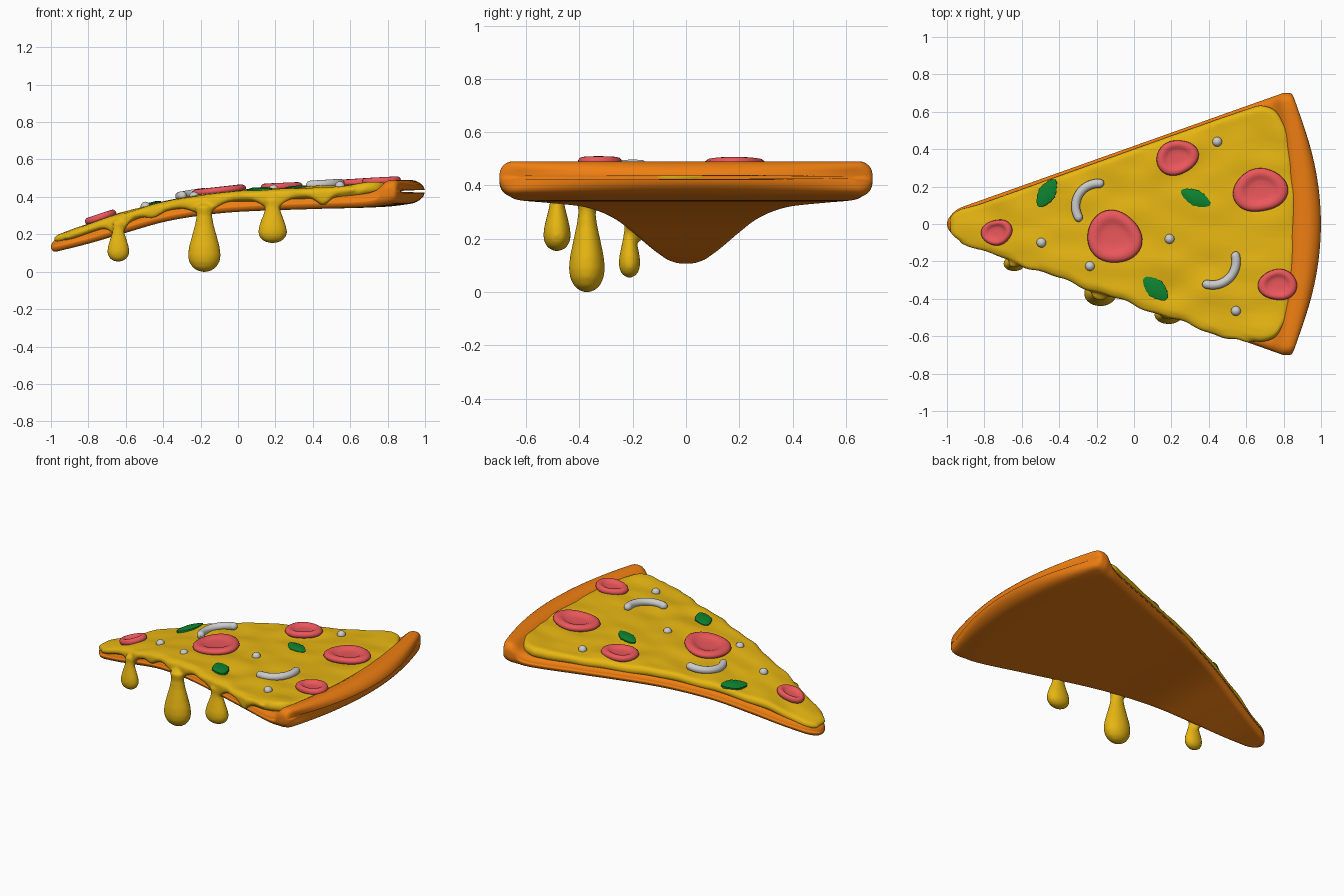
import bpy, bmesh, math
from mathutils import Vector, Matrix, noise

if "Cube" in bpy.data.objects:
    bpy.data.objects.remove(bpy.data.objects["Cube"])


def material(name, rgb):
    m = bpy.data.materials.new(name)
    m.diffuse_color = (*rgb, 1)
    m.use_nodes = True
    m.node_tree.nodes["Principled BSDF"].inputs["Base Color"].default_value = m.diffuse_color
    return m


ORANGE = material("baked_dough", (0.86, 0.21, 0.006))
YELLOW = material("melted_cheese", (0.80, 0.47, 0.006))
RED = material("cured_meat", (0.83, 0.095, 0.105))
GREEN = material("leaf_green", (0.004, 0.23, 0.03))


def finish(name, bm, mat=None):
    bmesh.ops.recalc_face_normals(bm, faces=bm.faces)
    me = bpy.data.meshes.new(name)
    bm.to_mesh(me)
    bm.free()
    ob = bpy.data.objects.new(name, me)
    bpy.context.collection.objects.link(ob)
    if mat:
        me.materials.append(mat)
    for p in me.polygons:
        p.use_smooth = True
    return ob


def curve(keys, x):
    """Smooth interpolation through (x, value) keys."""
    if x <= keys[0][0]:
        return keys[0][1]
    if x >= keys[-1][0]:
        return keys[-1][1]
    n = len(keys)
    slope = [(keys[min(i + 1, n - 1)][1] - keys[max(i - 1, 0)][1]) /
             (keys[min(i + 1, n - 1)][0] - keys[max(i - 1, 0)][0]) for i in range(n)]
    for i in range(n - 1):
        (a, p), (b, q) = keys[i], keys[i + 1]
        if x <= b:
            d, t = b - a, (x - a) / (b - a)
            return (p * (1 + 2 * t) * (1 - t) ** 2 + slope[i] * d * t * (1 - t) ** 2 +
                    q * t * t * (3 - 2 * t) + slope[i + 1] * d * t * t * (t - 1))


BOTTOM = [(-1, .10), (-.8, .15), (-.6, .208), (-.4, .265), (-.2, .30), (0, .32), (.4, .335), (.8, .348), (1, .375)]
DOUGH_TOP = [(-1, .165), (-.8, .215), (-.6, .28), (-.4, .33), (-.2, .365), (0, .385), (.4, .405), (.7, .415),
             (.8, .435), (.87, .482), (.92, .49), (1, .485)]
CHEESE_TOP = [(-1, .185), (-.8, .255), (-.6, .32), (-.4, .372), (-.2, .408), (0, .43), (.4, .45), (.8, .474), (1, .48)]


def bow(s):
    return .13 * max(0, (s - .4) / .6) ** 1.5


def half(s):
    """Half width of the wedge, with rounded tip and back corners."""
    w = min(.08 + .355 * (s - bow(s) + .95), .70)
    tip = math.sqrt(max(0, 1 - (1 - min((s + 1) / .08, 1)) ** 2))
    return w * tip - .08 * max(0, (s - .95) / .05) ** 2


def rounded(e, r):
    return math.sqrt(max(0, 1 - (1 - min(e / r, 1)) ** 2))


def loft(bm, s0, s1, section, r0, r1, n=90, flat=30, wobble=0):
    """Loft rounded cross-sections along the slice; section(s) -> y0, y1, z0, z1."""
    rings = []
    for i in range(n + 1):
        u = i / n
        s = s0 + (s1 - s0) * (.4 * u + .6 * (1 - math.cos(math.pi * u)) / 2)
        s = min(max(s, s0 + .0008), s1 - .0008)
        y0, y1, z0, z1 = section(s)
        k = rounded(s - s0, r0) * rounded(s1 - s, r1)
        mid, th = (z0 + z1) / 2, max((z1 - z0) / 2 * k, .0015)
        r = min(th, .05, (y1 - y0) / 2 * .98)
        pts = []
        for q, (cy, cz) in enumerate([(y1 - r, mid + th - r), (y0 + r, mid + th - r),
                                      (y0 + r, mid - th + r), (y1 - r, mid - th + r)]):
            for j in range(7):
                a = math.pi / 2 * (q + j / 6)
                pts.append((cy + r * math.cos(a), cz + r * math.sin(a)))
            if q in (0, 2):
                far = y0 + r if q == 0 else y1 - r
                zz = pts[-1][1]
                pts += [(cy + (far - cy) * j / flat, zz) for j in range(1, flat)]
        ring = []
        for y, z in pts:
            x = s - bow(s) * min((y / max(half(s), .01)) ** 2, 1.1)
            z += wobble * noise.noise(Vector((x * 5, y * 7, 3)))
            ring.append(bm.verts.new((x, y, z)))
        rings.append(ring)
    m = len(rings[0])
    for a, b in zip(rings, rings[1:]):
        for j in range(m):
            bm.faces.new((a[j], a[(j + 1) % m], b[(j + 1) % m], b[j]))
    bm.faces.new(rings[0])
    bm.faces.new(rings[-1])


def revolve(bm, profile, mat4, seg=40):
    """Closed revolved body from (radius, z) points whose ends lie on the axis."""
    poles = [bm.verts.new(mat4 @ Vector((0, 0, profile[k][1]))) for k in (0, -1)]
    rings = [[bm.verts.new(mat4 @ Vector((r * math.cos(2 * math.pi * j / seg), r * math.sin(2 * math.pi * j / seg), z)))
              for j in range(seg)] for r, z in profile[1:-1]]
    for j in range(seg):
        k = (j + 1) % seg
        bm.faces.new((poles[0], rings[0][k], rings[0][j]))
        bm.faces.new((poles[1], rings[-1][j], rings[-1][k]))
        for a, b in zip(rings, rings[1:]):
            bm.faces.new((a[j], a[k], b[k], b[j]))


def on_cheese(x, y, lift=0, turn=0):
    """Placement on the cheese, tilted with its slope."""
    slope = (curve(CHEESE_TOP, x + .06) - curve(CHEESE_TOP, x - .06)) / .12
    return (Matrix.Translation((x, y, curve(CHEESE_TOP, x) + lift)) @
            Matrix.Rotation(-math.atan(slope), 4, 'Y') @ Matrix.Rotation(turn, 4, 'Z'))


# dough base with raised crust
bm = bmesh.new()
loft(bm, -1, 1, lambda s: (-half(s), half(s), curve(BOTTOM, s), curve(DOUGH_TOP, s)), .03, .075)
finish("crust", bm, ORANGE)

# cheese sheet, hanging front lip and drips fused into one body
SIDE = [(-1, 1), (.7, 1), (.77, .965), (.82, .91), (.85, .82), (.875, .7)]


def sheet(s):
    h = half(s) * curve(SIDE, s)
    wave = .007 * math.sin(s * 19) + .004 * math.sin(s * 41)
    end = max(0, min(1, (s - .55) / .15))
    neg = h + (1 - end) * (.004 + wave * min(1, (s + 1) * 3)) - .02 * end
    return -neg, h - .017 * min(1, (s + 1) * 6), curve(DOUGH_TOP, min(s, .75)) - .015, curve(CHEESE_TOP, s)


LIP_BUMPS = [(-.64, .07, .05), (-.45, .028, .05), (-.18, .055, .085), (.185, .06, .075), (.46, .05, .055)]


def lip(s):
    drop = .042 + sum(d * math.exp(-((s - x) / w) ** 2) for x, d, w in LIP_BUMPS)
    top = curve(CHEESE_TOP, s) - .006
    e = -sheet(s)[0]
    return -e - .012, -e + .035, top - drop, top


bm = bmesh.new()
loft(bm, -.985, .875, sheet, .03, .04, wobble=.014)
loft(bm, -.93, .66, lip, .05, .08, n=120, flat=5)
DROP = [(0, 0), (.4, .02), (.72, .07), (.93, .15), (1, .24), (.94, .36), (.76, .52), (.57, .68), (.47, .82), (.55, .94), (0, 1)]
for x, y, z0, z1, rx, ry in [(-.64, -.212, .052, .28, .06, .041), (-.18, -.372, -.003, .37, .088, .068),
                             (.185, -.484, .152, .40, .078, .052)]:
    revolve(bm, [(r, t * (z1 - z0)) for r, t in DROP],
            Matrix.Translation((x, y, z0)) @ Matrix.Diagonal((rx, ry, 1, 1)), 24)
cheese = finish("cheese", bm, YELLOW)
rm = cheese.modifiers.new("fuse", 'REMESH')
rm.mode, rm.voxel_size, rm.use_smooth_shade = 'VOXEL', .009, True
sm = cheese.modifiers.new("soften", 'SMOOTH')
sm.factor, sm.iterations = .5, 6

# cupped meat slices
DISC = [(0, -.012), (.7, -.012), (.93, -.004), (1, .008), (.97, .021), (.88, .029), (.76, .031), (.64, .028),
        (.54, .021), (.42, .017), (.2, .016), (0, .016)]
for i, (x, y, rx, ry, turn) in enumerate([(-.73, -.045, .088, .068, .2), (-.105, -.07, .15, .138, -.5),
                                          (.23, .355, .115, .092, .3), (.675, .18, .148, .115, .15),
                                          (.77, -.325, .105, .083, 0)]):
    bm = bmesh.new()
    revolve(bm, DISC, Matrix.Diagonal((rx, ry, 1, 1)))
    for v in bm.verts:
        a = math.atan2(v.co.y, v.co.x)
        k = 1 + .035 * math.sin(3 * a + i)
        v.co.x, v.co.y = v.co.x * k, v.co.y * k
    bm.transform(on_cheese(x, y, .002, turn))
    finish(f"meat_slice_{i + 1}", bm, RED)

# serrated herb leaves
for i, (x, y, length, width, turn) in enumerate([(-.465, .165, .085, .047, 1.0), (.33, .14, .086, .043, -.45),
                                                 (.115, -.345, .083, .05, -.75)]):
    bm = bmesh.new()
    loop = []
    for j in range(64):
        a = 2 * math.pi * j / 64
        k = 1 + (.035 if j % 4 < 2 else -.02)
        loop.append((length * math.cos(a), width * k * math.sin(a) * (1 - .25 * abs(math.cos(a)))))
    low = [bm.verts.new((p, q, -.012)) for p, q in loop]
    high = [bm.verts.new((p, q, .007)) for p, q in loop]
    inner = [bm.verts.new((p * .6, q * .55, .014)) for p, q in loop]
    bm.faces.new(low)
    bm.faces.new(inner)
    for a, b in ((low, high), (high, inner)):
        for j in range(64):
            bm.faces.new((a[j], a[j - 1], b[j - 1], b[j]))
    bm.transform(on_cheese(x, y, 0, turn))
    ob = finish(f"herb_leaf_{i + 1}", bm, GREEN)
    ob.data.set_sharp_from_angle(angle=math.radians(40))

# curved onion strips
for i, (x, y, r, a0, a1) in enumerate([(-.19, .095, .122, 76, 220), (.42, -.2, .126, 24, -115)]):
    cu = bpy.data.curves.new(f"onion_strip_{i + 1}", 'CURVE')
    cu.dimensions, cu.bevel_depth, cu.bevel_resolution = '3D', .024, 5
    sp = cu.splines.new('POLY')
    N = 40
    sp.points.add(N)
    for j in range(N + 1):
        t = (1 - math.cos(math.pi * j / N)) / 2
        a = math.radians(a0 + (a1 - a0) * t)
        px, py = x + r * math.cos(a), y + r * math.sin(a)
        sp.points[j].co = (px, py, curve(CHEESE_TOP, px) + .014, 1)
        arc = r * abs(math.radians(a1 - a0))
        sp.points[j].radius = max(.03, rounded(min(t, 1 - t) * arc, .024))
    bpy.context.collection.objects.link(bpy.data.objects.new(cu.name, cu))

# small round crumbs
for i, (x, y) in enumerate([(.445, .44), (.19, -.08), (-.235, -.225), (-.495, -.1), (.545, -.465)]):
    bm = bmesh.new()
    bmesh.ops.create_uvsphere(bm, u_segments=24, v_segments=14, radius=.026, matrix=on_cheese(x, y, -.001))
    finish(f"crumb_{i + 1}", bm)
